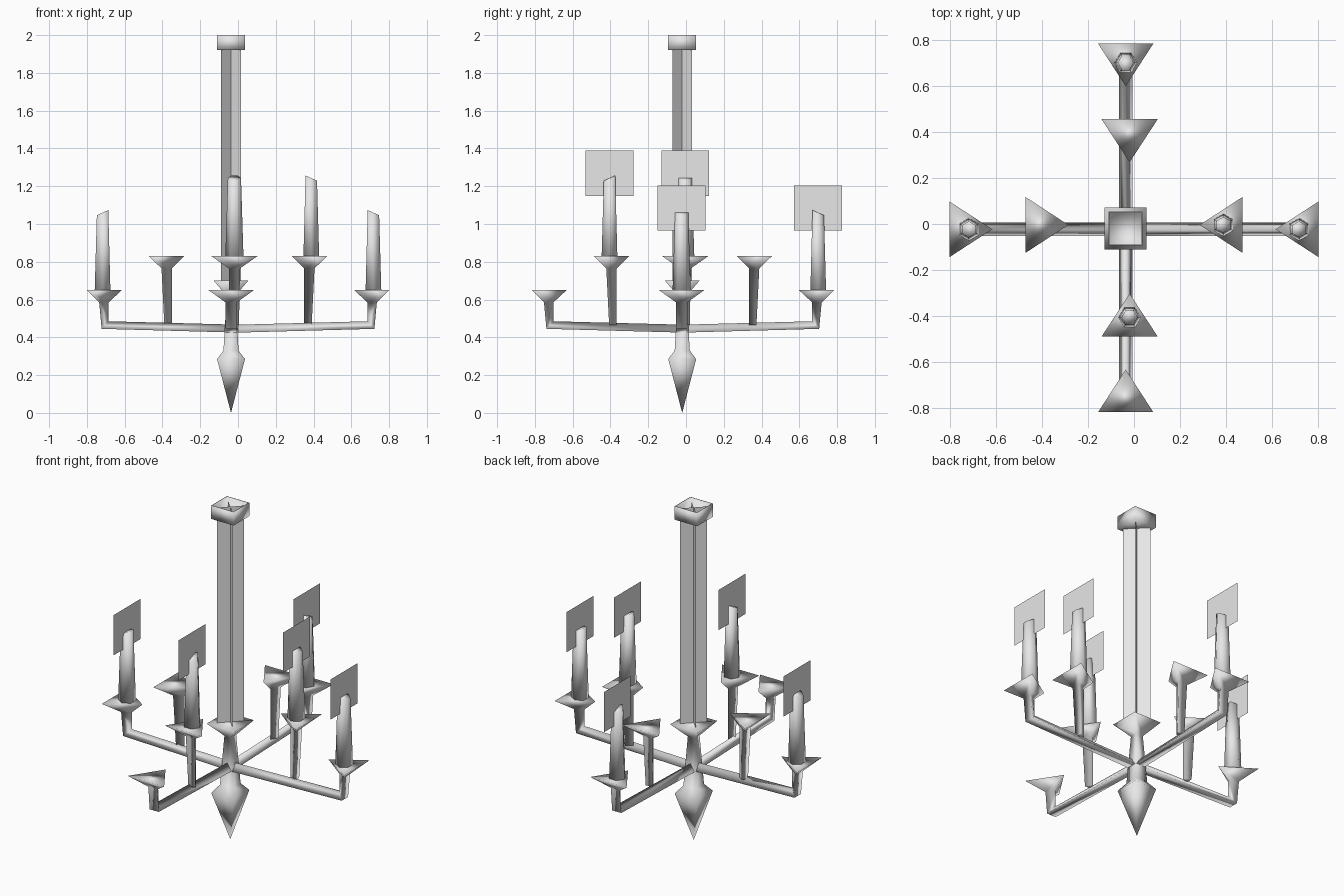
import bpy, bmesh, math

if "Cube" in bpy.data.objects:
    bpy.data.objects.remove(bpy.data.objects["Cube"])

GREY = (0.8, 0.8, 0.8, 1)
metal = bpy.data.materials.new("plain_grey")
metal.use_nodes = True
metal.diffuse_color = GREY
metal.node_tree.nodes["Principled BSDF"].inputs["Base Color"].default_value = GREY

CX, CY = -0.037, -0.02   # axis of the central post
MID_Y = -0.017           # middle of the front and back arms


def finish(name, bm, smooth=True):
    if smooth:
        bmesh.ops.remove_doubles(bm, verts=bm.verts, dist=0.0005)
        bmesh.ops.recalc_face_normals(bm, faces=bm.faces)
    mesh = bpy.data.meshes.new(name)
    bm.to_mesh(mesh)
    bm.free()
    for poly in mesh.polygons:
        poly.use_smooth = smooth
    mesh.materials.append(metal)
    obj = bpy.data.objects.new(name, mesh)
    bpy.context.collection.objects.link(obj)
    return obj


def loft(name, rings):
    """Skin a list of equal-sized point rings and close both ends."""
    bm = bmesh.new()
    loops = [[bm.verts.new(p) for p in ring] for ring in rings]
    for a, b in zip(loops, loops[1:]):
        for i in range(len(a)):
            j = (i + 1) % len(a)
            bm.faces.new((a[i], a[j], b[j], b[i]))
    bm.faces.new(loops[0])
    bm.faces.new(loops[-1])
    return finish(name, bm)


def square(half, z):
    return [(CX + sx * half, CY + sy * half, z)
            for sx, sy in ((-1, -1), (1, -1), (1, 1), (-1, 1))]


def planes(name, quads):
    bm = bmesh.new()
    for quad in quads:
        bm.faces.new([bm.verts.new(p) for p in quad])
    return finish(name, bm, smooth=False)


# Central body: collar, tapered stem and pointed finial
loft("collar_stem_finial", [square(h, z) for h, z in (
    (0.0915, 0.70), (0.023, 0.62), (0.04, 0.33), (0.074, 0.285), (0.0001, 0))])

# Hanging post made of two crossed planes
H = 0.0525
planes("hanging_post", [
    [(CX - H, CY - s * H, 0.69), (CX + H, CY + s * H, 0.69),
     (CX + H, CY + s * H, 1.985), (CX - H, CY - s * H, 1.985)]
    for s in (1, -1)])

# Ceiling cap with a sunken top
loft("ceiling_cap", [square(h, z) for h, z in (
    (0.074, 1.92), (0.074, 2.0), (0.07, 2.0), (0.068, 1.95))])

# Ring profiles: inner edge (r, z), outer edge (r, z), half width
OUTER = [(0, 0.467, 0, 0.425, 0.03),
         (0.685, 0.485, 0.722, 0.445, 0.03),
         (0.685, 0.585, 0.735, 0.585, 0.03),
         (0.615, 0.65, 0.80, 0.65, 0.12)]
INNER = [(0.35, 0.465, 0.39, 0.465, 0.024),
         (0.35, 0.765, 0.405, 0.765, 0.03),
         (0.285, 0.83, 0.472, 0.83, 0.122)]


def place(side, r, lateral, z):
    axis, sign = side
    return (sign * r, lateral, z) if axis == "x" else (lateral, MID_Y + sign * r, z)


def triangle_loft(name, side, lateral, profile):
    loft(name, [[place(side, ri, lateral, zi),
                 place(side, ro, lateral - w, zo),
                 place(side, ro, lateral + w, zo)]
                for ri, zi, ro, zo, w in profile])


def candle(name, side, r, lateral, bottom, top):
    rings = []
    for z, radius, slant in ((bottom, 0.048, 0), (top, 0.035, 0.45)):
        ring = []
        for i in range(6):
            a = math.radians(30 + 60 * i)
            dr = radius * math.cos(a)
            ring.append(place(side, r + dr, lateral + radius * math.sin(a), z - slant * dr))
        rings.append(ring)
    loft(name + "_candle", rings)
    # Flame card facing sideways
    x, y, z = place(side, r, lateral, top + 0.025)
    w, h = 0.127, 0.12
    planes(name + "_flame", [[(x, y - w, z - h), (x, y + w, z - h),
                              (x, y + w, z + h), (x, y - w, z + h)]])


# Four arms, each with an end saucer and a raised inner saucer
SIDES = {"left": ("x", 1), "right": ("x", -1), "back": ("y", 1), "front": ("y", -1)}
LIT = {"left_outer", "right_outer", "back_outer", "left_inner", "front_inner"}
for label, side in SIDES.items():
    out_lat, in_lat = (-0.023, -0.004) if side[0] == "x" else (-0.036, -0.019)
    triangle_loft(label + "_arm", side, out_lat, OUTER)
    triangle_loft(label + "_inner_holder", side, in_lat, INNER)
    if label + "_outer" in LIT:
        candle(label + "_outer", side, 0.717, out_lat, 0.65, 1.06)
    if label + "_inner" in LIT:
        candle(label + "_inner", side, 0.388, in_lat, 0.83, 1.243)
